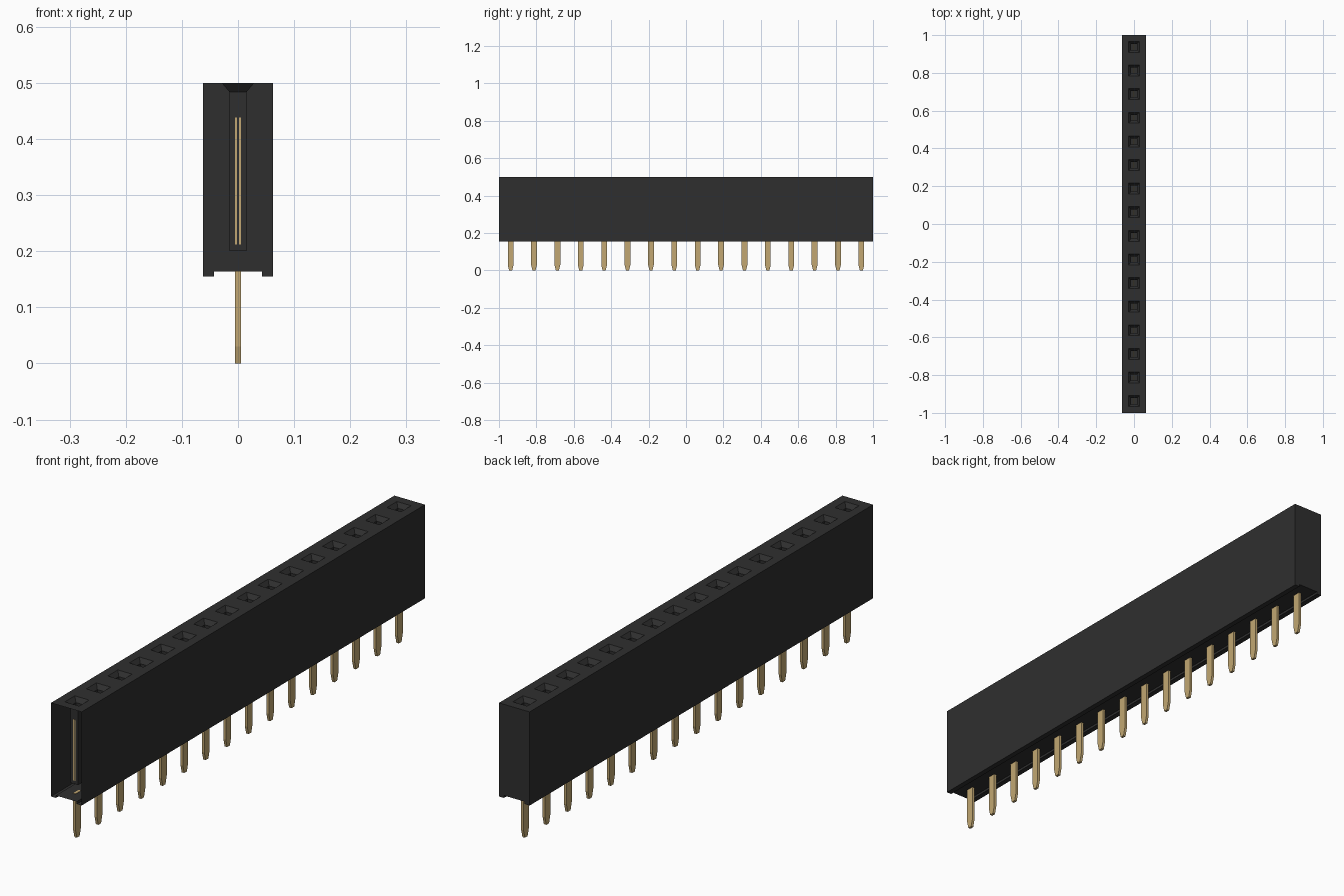
import bpy, bmesh

old = bpy.data.objects.get("Cube")
if old:
    bpy.data.objects.remove(old, do_unlink=True)

COUNT, PITCH = 16, 0.125
HALF = 0.0625            # half width of the housing
TOP, BASE = 0.5, 0.155   # housing height range
CENTRES = [(i - (COUNT - 1) / 2) * PITCH for i in range(COUNT)]


def material(name, rgb):
    m = bpy.data.materials.new(name)
    m.use_nodes = True
    m.diffuse_color = (*rgb, 1)
    m.node_tree.nodes["Principled BSDF"].inputs["Base Color"].default_value = (*rgb, 1)
    return m


black = material("black plastic", (0.028, 0.028, 0.028))
gold = material("gold metal", (0.54, 0.39, 0.17))


def finish(name, bm, mat):
    bmesh.ops.remove_doubles(bm, verts=bm.verts, dist=1e-5)
    mesh = bpy.data.meshes.new(name)
    bm.to_mesh(mesh)
    bm.free()
    mesh.materials.append(mat)
    obj = bpy.data.objects.new(name, mesh)
    bpy.context.collection.objects.link(obj)
    return obj


def ring(bm, cy, hx, hy, z, cx=0):
    return [bm.verts.new((cx + sx * hx, cy + sy * hy, z))
            for sx, sy in ((-1, -1), (1, -1), (1, 1), (-1, 1))]


def bridge(bm, lower, upper):
    for i in range(4):
        j = (i + 1) % 4
        bm.faces.new((lower[i], lower[j], upper[j], upper[i]))


def stack(bm, rings):
    """Closed solid through rectangular rings, listed from bottom to top."""
    for a, b in zip(rings, rings[1:]):
        bridge(bm, a, b)
    bm.faces.new(rings[0][::-1])
    bm.faces.new(rings[-1])


# Housing: thin shell with a channel below, closed at the back, open at the front
bm = bmesh.new()
profile = [(HALF, TOP), (HALF, BASE), (0.0425, BASE), (0.0425, 0.164),
           (-0.0425, 0.164), (-0.0425, BASE), (-HALF, BASE), (-HALF, TOP)]
front = [bm.verts.new((x, -1, z)) for x, z in profile]
back = [bm.verts.new((x, 1, z)) for x, z in profile]
for i in range(len(profile) - 1):
    bm.faces.new((front[i], front[i + 1], back[i + 1], back[i]))
bm.faces.new(back)
# Top cells, each with a funnel leading into a square shaft
for cy in CENTRES:
    rings = [ring(bm, cy, HALF, PITCH / 2, TOP), ring(bm, cy, 0.029, 0.029, TOP),
             ring(bm, cy, 0.0155, 0.0155, 0.484), ring(bm, cy, 0.0155, 0.0155, 0.2)]
    for a, b in zip(rings, rings[1:]):
        bridge(bm, a, b)
    bm.faces.new(rings[-1])
finish("socket_housing", bm, black)

# Flat solder pins with tapered tips
bm = bmesh.new()
for cy in CENTRES:
    stack(bm, [ring(bm, cy, 0.005, 0.008, 0), ring(bm, cy, 0.005, 0.0155, 0.03),
               ring(bm, cy, 0.005, 0.0155, 0.165)])
finish("solder_pins", bm, gold)

# Paired contact leaves inside each shaft
bm = bmesh.new()
for cy in CENTRES:
    for side in (-1, 1):
        stack(bm, [ring(bm, cy, 0.0017, 0.0165, z, side * 0.0033) for z in (0.212, 0.438)])
finish("contact_leaves", bm, gold)
